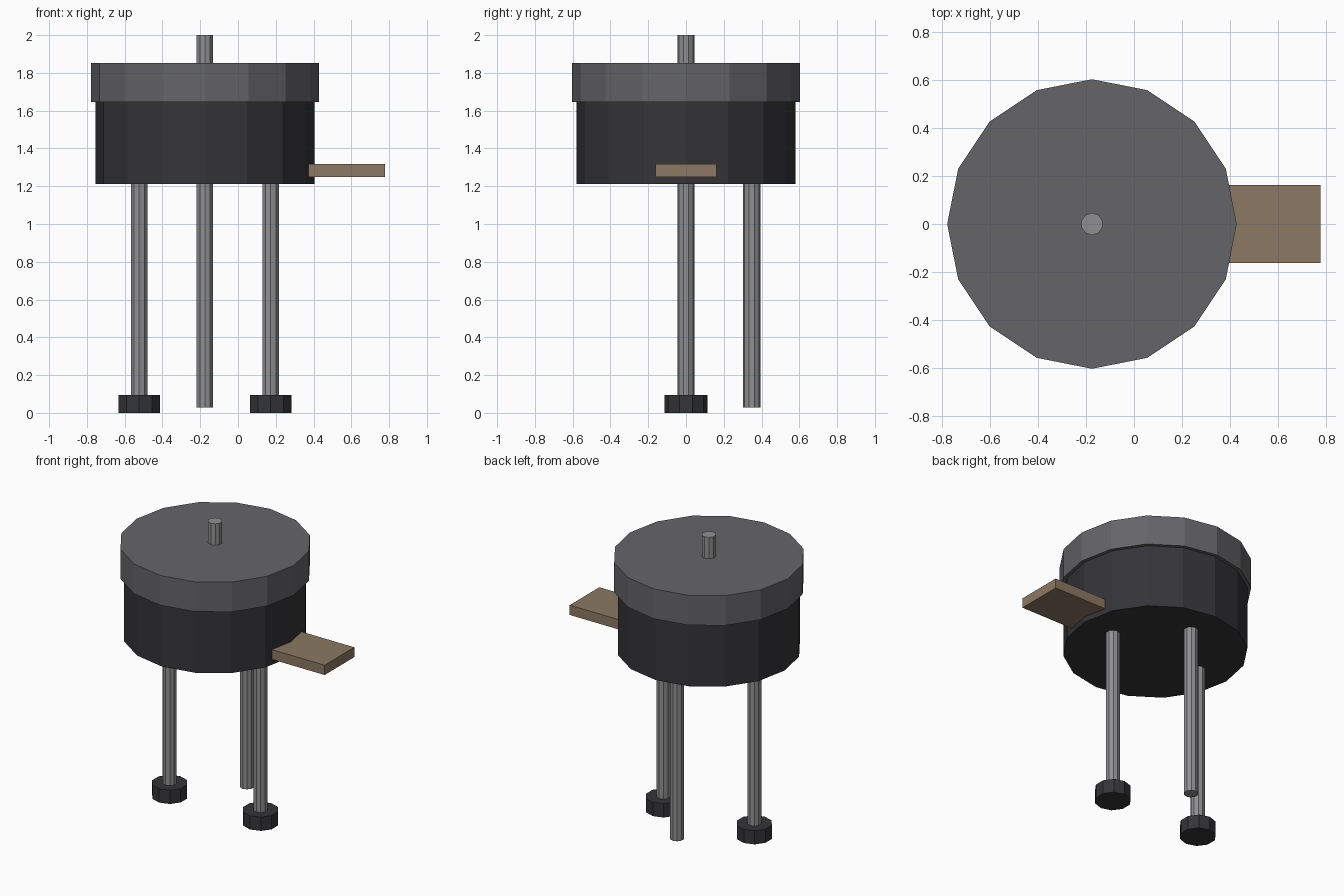
import bpy
from math import cos, sin, pi

if "Cube" in bpy.data.objects:
    bpy.data.objects.remove(bpy.data.objects["Cube"])

CX = -0.175  # axis of the kettle


def material(name, rgb):
    m = bpy.data.materials.new(name)
    m.diffuse_color = (*rgb, 1)
    m.use_nodes = True
    m.node_tree.nodes["Principled BSDF"].inputs["Base Color"].default_value = m.diffuse_color
    return m


dark = material("dark_enamel", (0.035, 0.035, 0.04))
lid_grey = material("lid_grey", (0.13, 0.13, 0.14))
steel = material("steel", (0.28, 0.28, 0.29))
wood = material("wood", (0.26, 0.19, 0.125))


def cylinder(name, x, y, r, z0, z1, sides, mat):
    bpy.ops.mesh.primitive_cylinder_add(vertices=sides, radius=r, depth=z1 - z0,
                                        location=(x, y, (z0 + z1) / 2))
    ob = bpy.context.object
    ob.name = name
    ob.data.materials.append(mat)
    return ob


# kettle, lid and top stem
cylinder("kettle_body", CX, 0, 0.58, 1.212, 1.65, 16, dark)
cylinder("lid", CX, 0, 0.603, 1.646, 1.852, 16, lid_grey)
cylinder("lid_stem", CX, 0, 0.046, 1.84, 2.0, 10, steel)

# three legs; only the left and right ones carry feet
for side, angle in (("left", pi), ("right", 0), ("back", pi / 2)):
    x, y = CX + 0.348 * cos(angle), 0.348 * sin(angle)
    cylinder(side + "_leg", x, y, 0.046, 0.029, 1.22, 10, steel)
    if side != "back":
        cylinder(side + "_foot", x, y, 0.115, 0, 0.095, 10, dark)

# side shelf
bpy.ops.mesh.primitive_cube_add(size=1, location=(0.575, 0, 1.283))
shelf = bpy.context.object
shelf.name = "side_shelf"
shelf.scale = (0.404, 0.324, 0.068)
bpy.ops.object.transform_apply(location=False, rotation=False, scale=True)
shelf.data.materials.append(wood)
